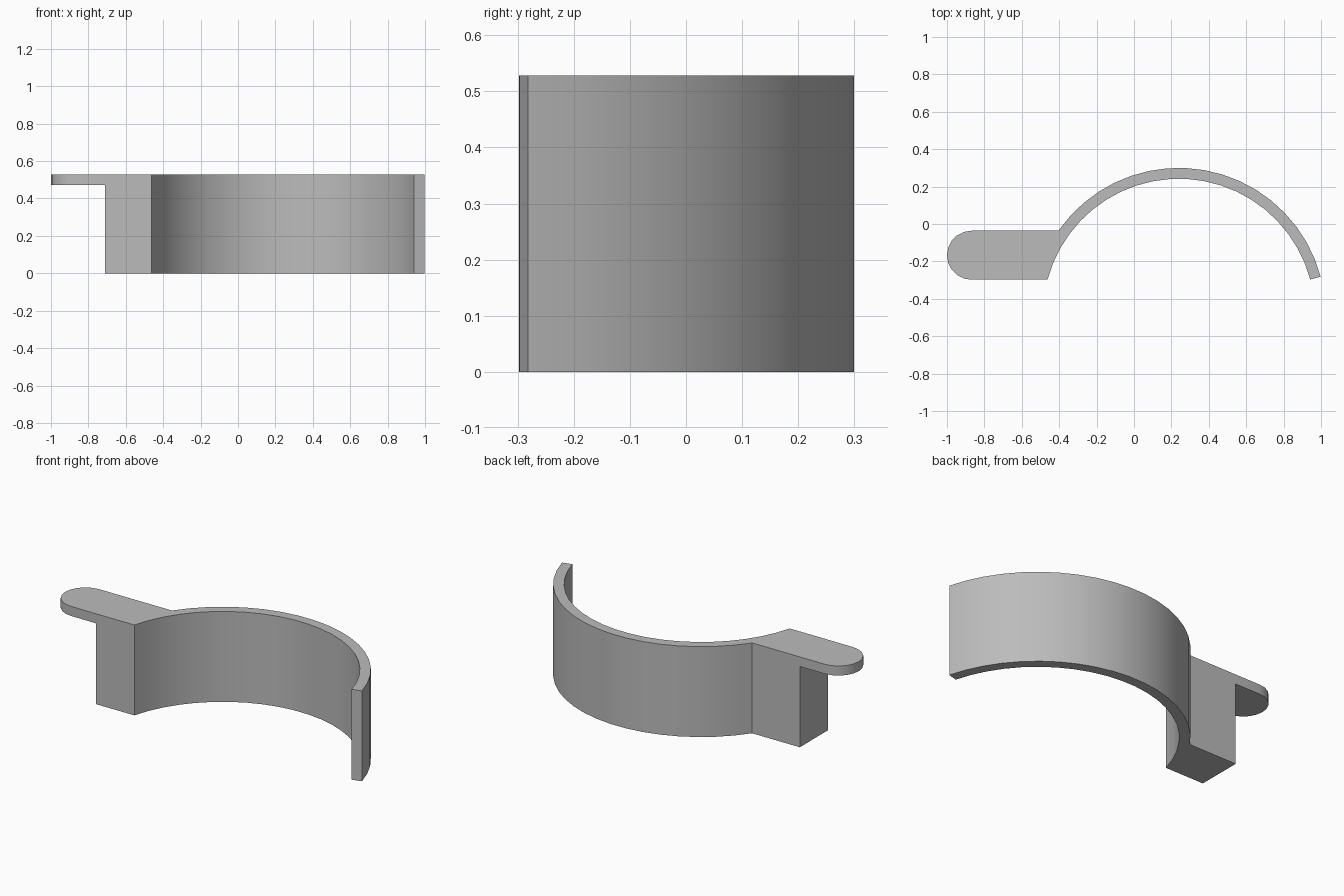
import bpy, bmesh
from math import cos, sin, radians

cube = bpy.data.objects.get("Cube")
if cube:
    bpy.data.objects.remove(cube, do_unlink=True)

HEIGHT, TAB_Z = 0.528, 0.472
CX, CY = 0.24, -0.485            # centre of the arc
INNER, OUTER = 0.727, 0.785
BACK, FRONT, BLOCK_X = -0.036, -0.298, -0.71

grey = bpy.data.materials.new("plain grey")
grey.use_nodes = True
colour = (0.5, 0.5, 0.5, 1)
grey.diffuse_color = colour
grey.node_tree.nodes["Principled BSDF"].inputs["Base Color"].default_value = colour


def arc(cx, cy, r, start, end, steps):
    angles = [radians(start + (end - start) * i / steps) for i in range(steps + 1)]
    return [(cx + r * cos(a), cy + r * sin(a)) for a in angles]


def prism(name, outline, z0, z1):
    """Extrude a counter-clockwise outline from z0 to z1."""
    bm = bmesh.new()
    base = bm.faces.new([bm.verts.new((x, y, z0)) for x, y in outline])
    top = bmesh.ops.extrude_face_region(bm, geom=[base], use_keep_orig=True)["geom"]
    bmesh.ops.translate(bm, vec=(0, 0, z1 - z0),
                        verts=[v for v in top if isinstance(v, bmesh.types.BMVert)])
    bmesh.ops.recalc_face_normals(bm, faces=bm.faces[:])
    mesh = bpy.data.meshes.new(name)
    bm.to_mesh(mesh)
    bm.free()
    mesh.materials.append(grey)
    obj = bpy.data.objects.new(name, mesh)
    bpy.context.collection.objects.link(obj)
    return obj


# Curved band that runs into a solid end block
band = prism("curved_band_and_block",
             arc(CX, CY, OUTER, 15, 145, 18)
             + [(BLOCK_X, BACK), (BLOCK_X, FRONT)]
             + arc(CX, CY, INNER, 165, 15, 21), 0, HEIGHT)

# Rounded tab, overlapping the block so that the two fuse
radius = (BACK - FRONT) / 2
tab = prism("rounded_tab",
            arc(-1 + radius, FRONT + radius, radius, 90, 270, 10)
            + [(-0.6, FRONT), (-0.6, BACK)], TAB_Z, HEIGHT)

# Fuse both parts into one solid
union = band.modifiers.new("fuse_tab", "BOOLEAN")
union.operation = "UNION"
union.solver = "EXACT"
union.object = tab
bpy.ops.object.select_all(action="DESELECT")
band.select_set(True)
bpy.context.view_layer.objects.active = band
bpy.ops.object.modifier_apply(modifier=union.name)
bpy.data.objects.remove(tab, do_unlink=True)
band.name = "clamp_half_with_tab"
bpy.ops.object.shade_smooth_by_angle(angle=radians(30))
